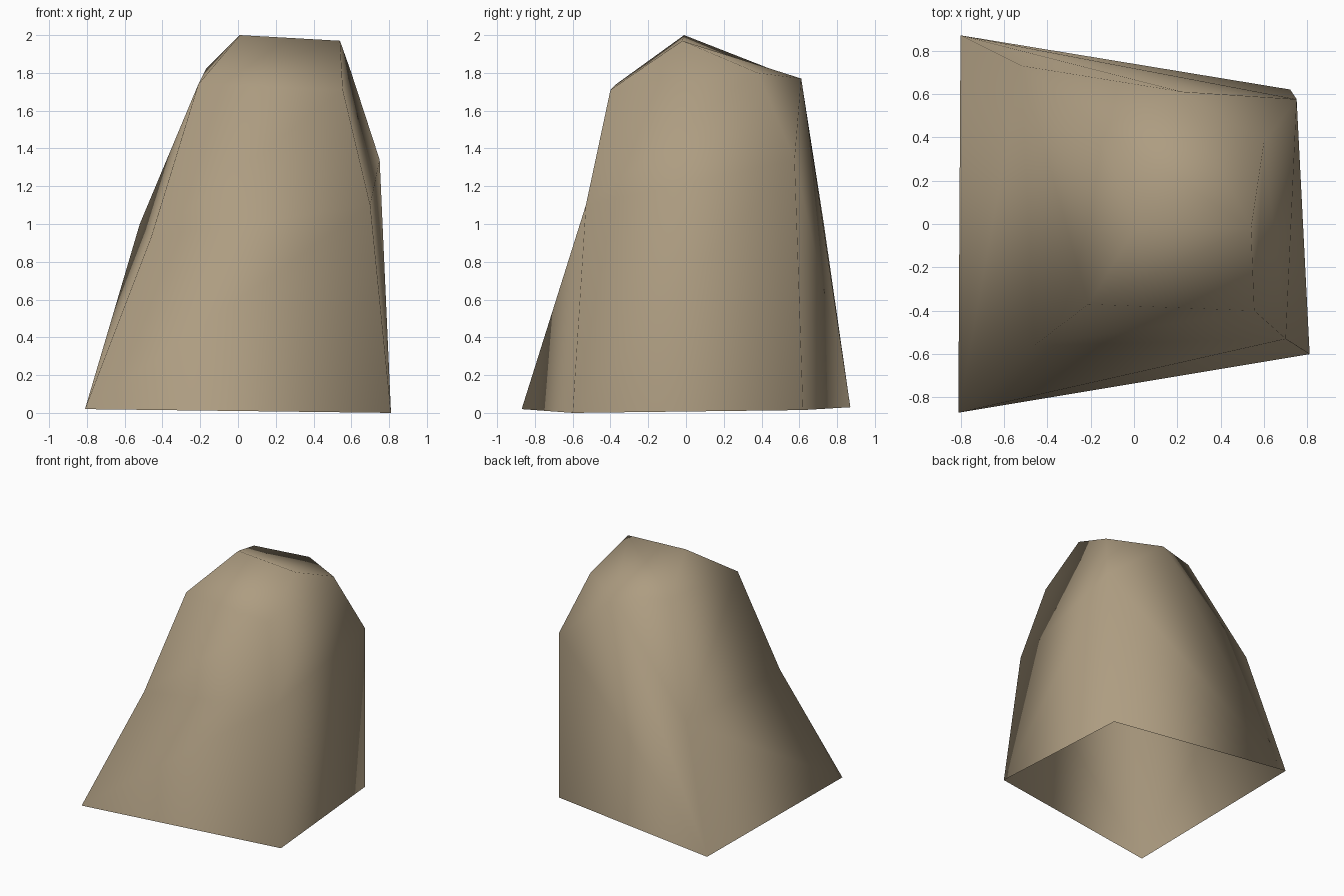
import bpy
import bmesh

if "Cube" in bpy.data.objects:
    bpy.data.objects.remove(bpy.data.objects["Cube"])

# Tapered boulder: corner rings from the ground up (front-left, front-right, back-right, back-left)
ground = [(-0.81, -0.87, 0.02), (0.81, -0.60, 0.0), (0.72, 0.62, 0.015), (-0.80, 0.87, 0.03)]
waist = [(-0.46, -0.56, 0.93), (0.70, -0.53, 1.10), (0.75, 0.575, 1.34), (-0.52, 0.73, 1.00)]
# Shoulder: two front corners, then the three-point chamfered back
shoulder = [(-0.21, -0.37, 1.74), (0.555, -0.40, 1.71), (0.60, 0.38, 1.80),
            (0.22, 0.61, 1.77), (-0.17, 0.45, 1.82)]
# Short ridge along the summit
ridge = [(0.01, -0.01, 2.0), (0.54, -0.02, 1.97)]

bm = bmesh.new()
g, w, s, r = [[bm.verts.new(p) for p in ring] for ring in (ground, waist, shoulder, ridge)]

# Lower skirt, open underneath
splits = [True, True, False, True]
for i, rising in enumerate(splits):
    j = (i + 1) % 4
    if i == 3:                       # left side folds from the front foot
        bm.faces.new((g[3], g[0], w[3]))
        bm.faces.new((g[0], w[0], w[3]))
    elif rising:
        bm.faces.new((g[i], g[j], w[j]))
        bm.faces.new((g[i], w[j], w[i]))
    else:                            # back foot fans up to the chamfer
        bm.faces.new((g[2], g[3], w[2]))
        bm.faces.new((g[3], s[3], w[2]))
        bm.faces.new((g[3], w[3], s[3]))

# Upper flanks
for face in ((w[0], w[1], s[1], s[0]), (w[1], w[2], s[2], s[1]), (w[2], s[3], s[2]),
             (w[3], s[4], s[3]), (w[3], w[0], s[0], s[4])):
    bm.faces.new(face)

# Summit facets around the ridge
for face in ((s[0], s[1], r[1], r[0]), (s[1], s[2], r[1]), (s[2], s[3], r[1]),
             (r[1], s[3], s[4], r[0]), (s[4], s[0], r[0])):
    bm.faces.new(face)

for face in bm.faces:
    face.smooth = True
mesh = bpy.data.meshes.new("boulder")
bm.to_mesh(mesh)
bm.free()

# Sandy stone colour
stone = bpy.data.materials.new("sandy_stone")
stone.diffuse_color = (0.42, 0.335, 0.22, 1.0)
stone.use_nodes = True
stone.node_tree.nodes["Principled BSDF"].inputs["Base Color"].default_value = stone.diffuse_color
mesh.materials.append(stone)

boulder = bpy.data.objects.new("boulder", mesh)
bpy.context.collection.objects.link(boulder)
